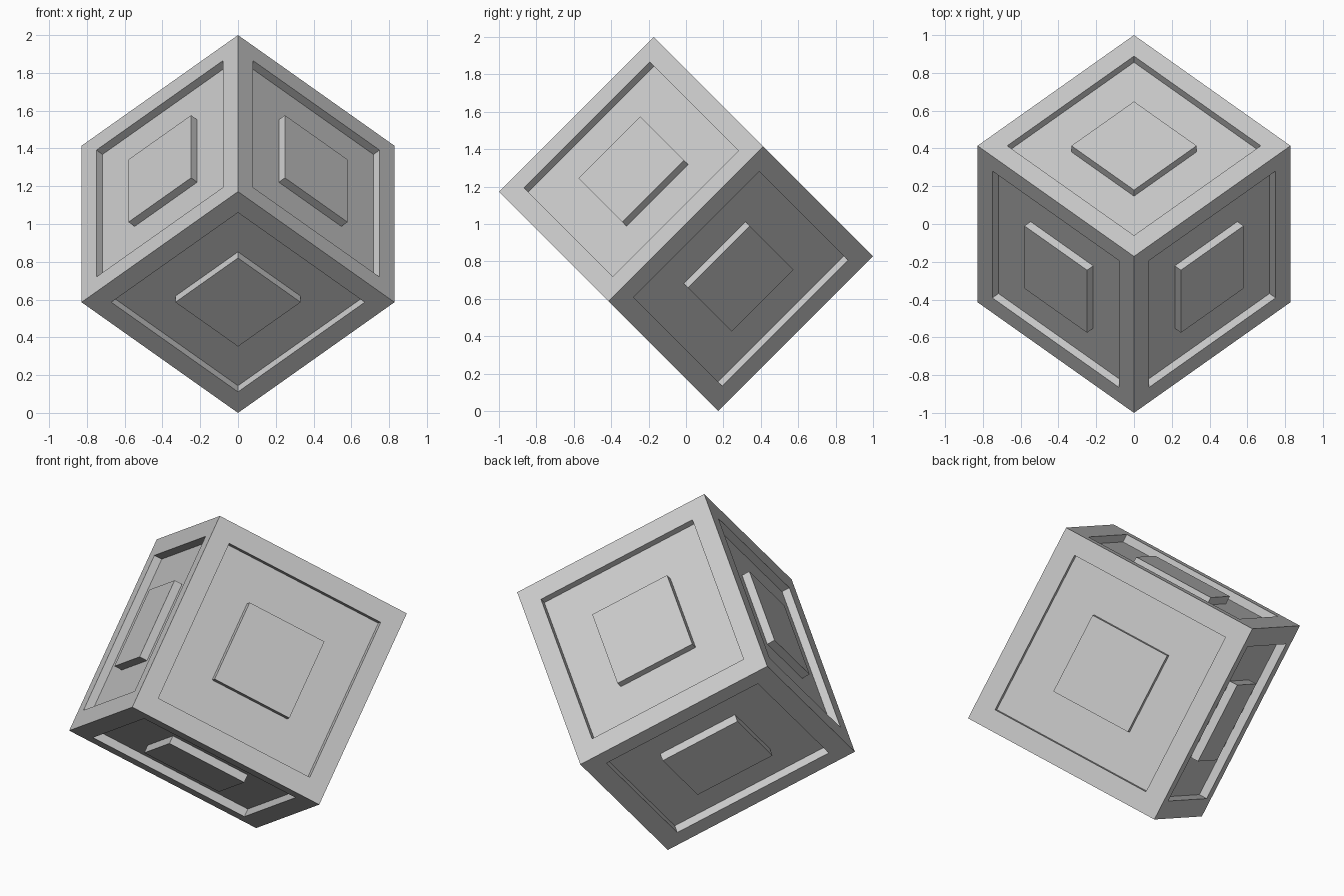
import bpy, bmesh
from mathutils import Matrix, Vector

if "Cube" in bpy.data.objects:
    bpy.data.objects.remove(bpy.data.objects["Cube"])

EDGE = 1.1716          # cube edge length
RIM = 0.095 * EDGE     # frame width on each face
PANEL = 0.4 * EDGE     # raised centre square
DEPTH = 0.046          # recess depth

bm = bmesh.new()
bmesh.ops.create_cube(bm, size=EDGE)
faces = bm.faces[:]


def inset(thickness, depth):
    bmesh.ops.inset_individual(bm, faces=faces, thickness=thickness,
                               depth=depth, use_even_offset=True)


# Frame, recess, then a centre panel raised flush with the frame
inset(RIM, 0)
inset(0, -DEPTH)
inset((EDGE - 2 * RIM - PANEL) / 2, 0)
inset(0, DEPTH)

# Tilt the cube onto one corner
s = 0.5 ** 0.5
axes = [Vector((-s, 0.5, -0.5)), Vector((0, s, s)), Vector((s, 0.5, -0.5))]
tilt = Matrix(axes).transposed().to_4x4()
bm.transform(Matrix.Translation((0, 0, 1)) @ tilt)
bmesh.ops.recalc_face_normals(bm, faces=bm.faces[:])

mesh = bpy.data.meshes.new("panelled_cube")
bm.to_mesh(mesh)
bm.free()
bpy.context.collection.objects.link(bpy.data.objects.new("panelled_cube", mesh))
